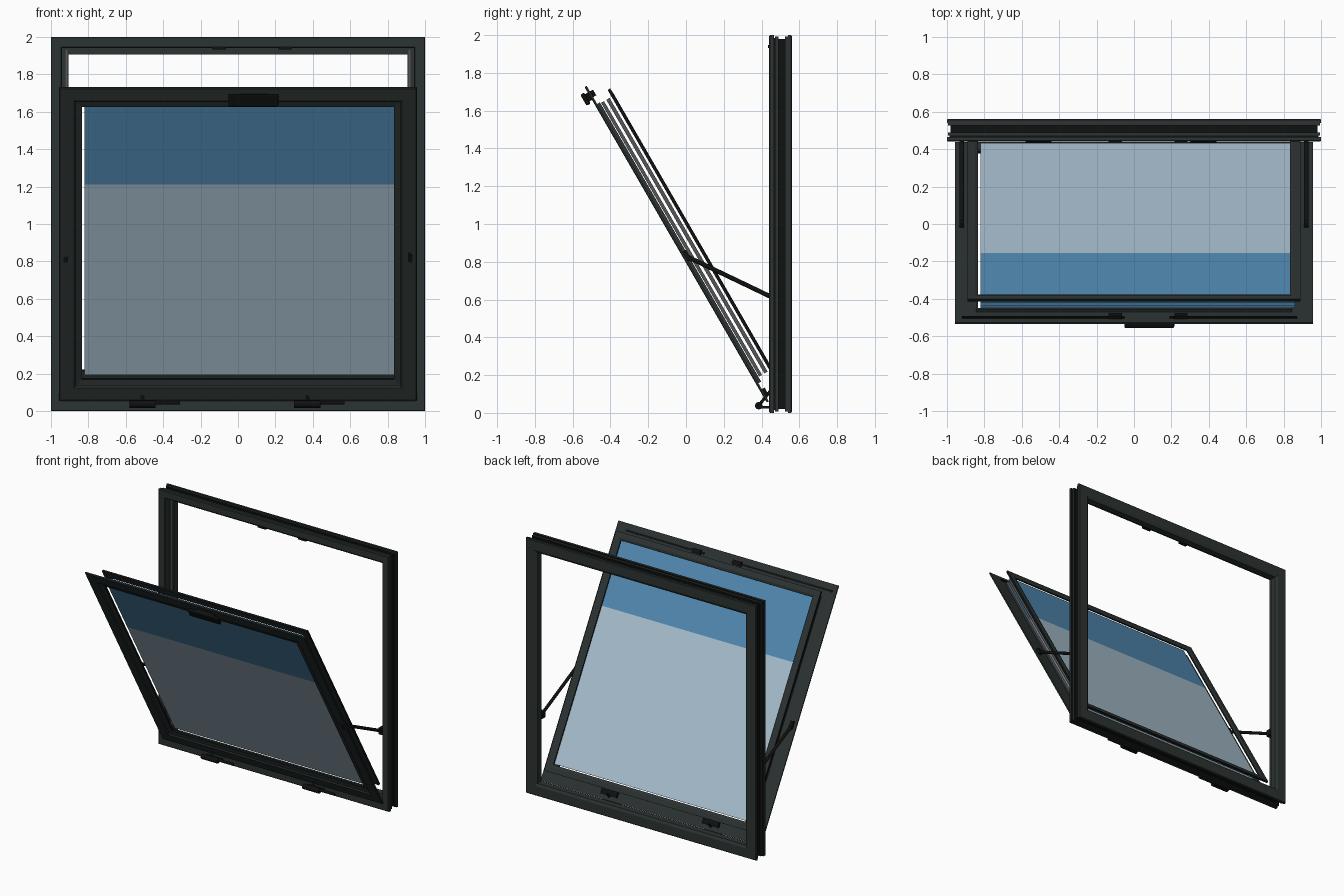
import bpy, bmesh
from math import sin, cos, radians
from mathutils import Matrix, Vector

cube = bpy.data.objects.get("Cube")
if cube:
    bpy.data.objects.remove(cube, do_unlink=True)


def material(name, r, g, b):
    m = bpy.data.materials.new(name)
    m.use_nodes = True
    m.diffuse_color = (r, g, b, 1)
    node = next(n for n in m.node_tree.nodes if n.type == 'BSDF_PRINCIPLED')
    node.inputs["Base Color"].default_value = (r, g, b, 1)
    return m


GREEN = material("dark green frame", 0.025, 0.033, 0.032)
BLACK = material("black rubber and metal", 0.005, 0.006, 0.006)
GREY = material("grey spacer", 0.09, 0.09, 0.095)
PALE = material("pale glass", 0.40, 0.53, 0.64)
BLUE = material("blue glass", 0.085, 0.26, 0.46)

# Local axes are (across, up the panel, depth towards the back)
FRAME = Matrix(((1, 0, 0, 0), (0, 0, 1, 0), (0, 1, 0, 1), (0, 0, 0, 1)))
s, c = sin(radians(30)), cos(radians(30))
MID = 0.97
SASH = Matrix(((1, 0, 0, 0), (0, -s, c, 0.43 - s * MID),
               (0, c, s, 0.05 + c * MID), (0, 0, 0, 1)))
WORLD = Matrix.Identity(4)


def finish(name, bm, mats, matrix):
    bm.transform(matrix)
    bmesh.ops.recalc_face_normals(bm, faces=bm.faces)
    mesh = bpy.data.meshes.new(name)
    bm.to_mesh(mesh)
    bm.free()
    for m in mats:
        mesh.materials.append(m)
    ob = bpy.data.objects.new(name, mesh)
    bpy.context.collection.objects.link(ob)
    return ob


def ring(name, profile, matrix, black_edges=(), stretch=1.0):
    """Sweep a (half size, depth) profile round a mitred rectangle."""
    bm = bmesh.new()
    loops = [[bm.verts.new((sx * r, sy * r * stretch, d)) for r, d in profile]
             for sx, sy in ((1, 1), (-1, 1), (-1, -1), (1, -1))]
    n = len(profile)
    for i in range(4):
        a, b = loops[i], loops[(i + 1) % 4]
        for j in range(n):
            k = (j + 1) % n
            f = bm.faces.new((a[j], a[k], b[k], b[j]))
            f.material_index = int(j in black_edges)
    return finish(name, bm, (GREEN, BLACK), matrix)


def box(name, lo, hi, matrix, mat=BLACK, side_mat=None):
    bm = bmesh.new()
    bmesh.ops.create_cube(bm, size=1)
    lo, hi = Vector(lo), Vector(hi)
    for v in bm.verts:
        v.co = (lo + hi) / 2 + Vector(p * q for p, q in zip(v.co, hi - lo))
    bm.normal_update()
    if side_mat:
        for f in bm.faces:
            f.material_index = int(abs(f.normal.x) > 0.5)
    return finish(name, bm, (mat, side_mat or mat), matrix)


def rod(name, start, end, radius, sides=12):
    start, end = Vector(start), Vector(end)
    d = end - start
    bm = bmesh.new()
    bmesh.ops.create_cone(bm, cap_ends=True, segments=sides, radius1=radius,
                          radius2=radius, depth=d.length)
    turn = d.to_track_quat('Z', 'Y').to_matrix().to_4x4()
    return finish(name, bm, (BLACK,), Matrix.Translation((start + end) / 2) @ turn)


# Fixed outer frame with grooved outer edge and a stepped rebate inside
ring("outer_frame", [(1, 0.445), (1, 0.465), (0.985, 0.465), (0.985, 0.472),
                     (0.993, 0.472), (0.993, 0.49), (0.98, 0.49), (0.98, 0.525),
                     (0.993, 0.525), (0.993, 0.54), (1, 0.54), (1, 0.555),
                     (0.995, 0.56), (0.925, 0.56), (0.905, 0.55), (0.905, 0.5),
                     (0.94, 0.5), (0.94, 0.445), (0.945, 0.44), (0.995, 0.44)],
     FRAME, black_edges=(1, 2, 3, 5, 6, 7))
for side, label in ((-1, "right"), (1, "left")):
    xs = sorted((side * 0.912, side * 0.922))
    box(label + "_jamb_gasket", (xs[0], -0.9, 0.493), (xs[1], 0.93, 0.5), FRAME, GREY)

# Tilted sash: front flange, separate rear lip
ring("sash_front_frame", [(0.95, 0), (0.955, 0.004), (0.955, 0.013), (0.845, 0.013),
                          (0.845, 0.03), (0.832, 0.03), (0.832, 0.014),
                          (0.868, 0.008), (0.876, 0)], SASH, (5,), 1.01)
ring("sash_rear_lip", [(0.89, 0.098), (0.89, 0.114), (0.85, 0.116),
                       (0.832, 0.108), (0.832, 0.098)], SASH, (0, 3), 1.0)

# Two panes, each blue at the top and pale below
for label, near, far in (("front", 0.034, 0.052), ("rear", 0.066, 0.086)):
    box(label + "_pane_lower", (-0.82, -0.825, near), (0.86, 0.35, far), SASH, PALE, GREY)
    box(label + "_pane_upper", (-0.82, 0.35, near), (0.86, 0.848, far), SASH, BLUE, GREY)

# Handle and the latch bars behind the top of the flange
box("handle_base", (0.0, 0.885, -0.016), (0.16, 0.93, 0), SASH)
handle = box("handle_grip", (-0.052, 0.872, -0.04), (0.215, 0.94, -0.016), SASH)
bevel = handle.modifiers.new("soft corners", 'BEVEL')
bevel.width = 0.008
bevel.segments = 2
box("latch_bar_right", (-0.92, 0.905, 0.013), (-0.05, 0.92, 0.02), SASH)
box("latch_bar_left", (0.19, 0.905, 0.013), (0.87, 0.92, 0.02), SASH)
for i, x in enumerate((-0.1, 0.25)):
    box(f"latch_block_{i}", (x - 0.035, 0.895, 0.013), (x + 0.035, 0.93, 0.032), SASH)
    box(f"strike_plate_{i}", (x - 0.035, 0.932, 0.434), (x + 0.035, 0.947, 0.46), FRAME)

# Bottom hinges: barrel, leaf on the frame and leaf up to the sash
for i, x in enumerate((-0.58, 0.30)):
    rod(f"hinge_barrel_{i}", (x, 0.385, 0.038), (x + 0.14, 0.385, 0.038), 0.02)
    rod(f"hinge_pin_{i}", (x + 0.14, 0.385, 0.045), (x + 0.27, 0.385, 0.045), 0.01)
    box(f"hinge_frame_leaf_{i}", (x, 0.385, 0.024), (x + 0.14, 0.45, 0.036), WORLD)
    rod(f"hinge_link_{i}", (x + 0.07, 0.39, 0.045), (x + 0.07, 0.45, 0.12), 0.008)
    box(f"hinge_sash_leaf_{i}", (x, -0.93, 0.013), (x + 0.14, -0.89, 0.03), SASH)

# Stay arms holding the sash open
for side, label in ((-1, "right"), (1, "left")):
    x = side * 0.92
    rod(label + "_stay_arm", (x, 0.0, 0.83), (x, 0.47, 0.605), 0.012)
    box(label + "_stay_sash_bracket", (x - 0.012, -0.11, 0.0), (x + 0.012, -0.05, 0.035), SASH)
    box(label + "_stay_frame_bracket", (x - 0.02, 0.455, 0.58), (x + 0.02, 0.5, 0.63), WORLD)
